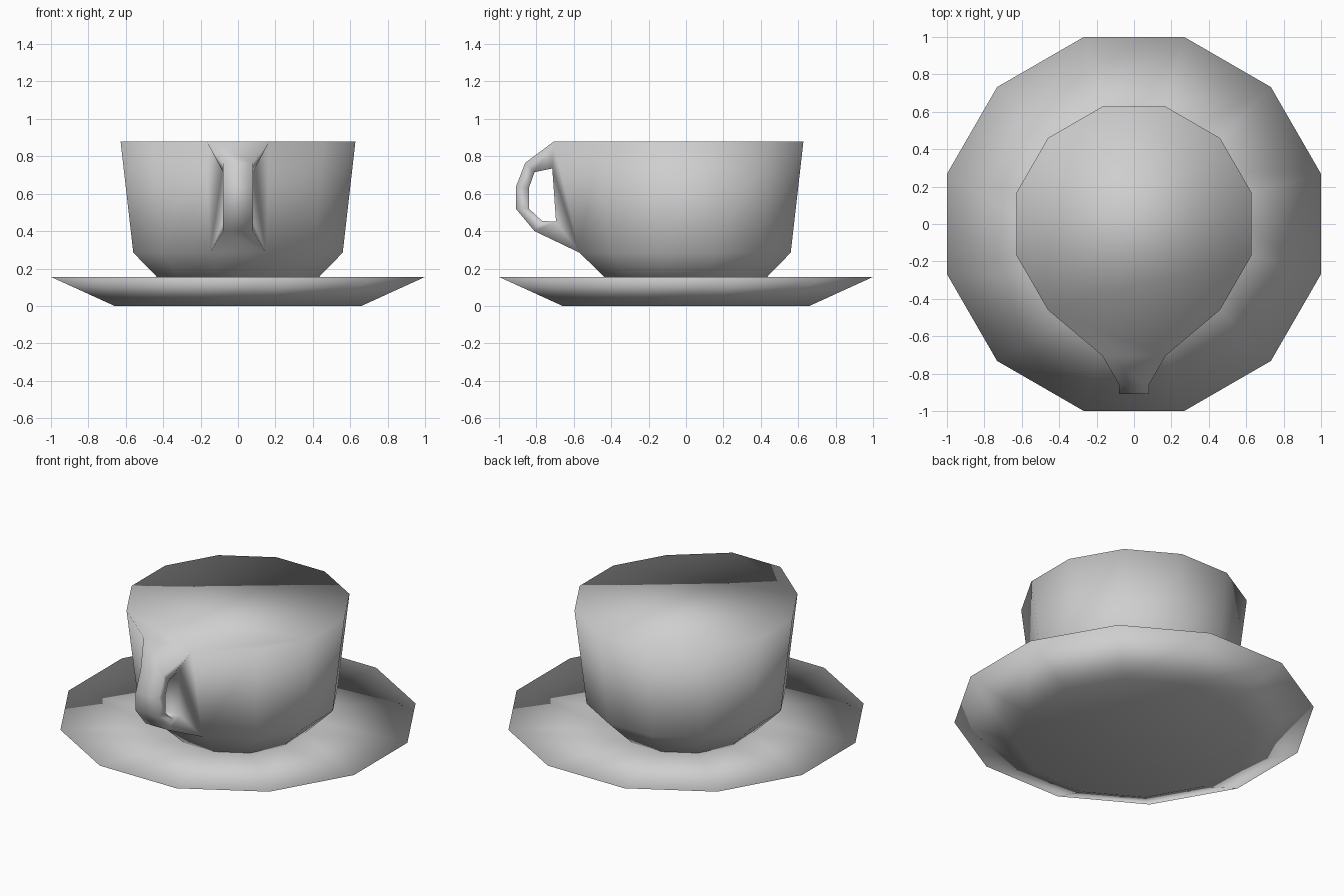
import bpy, bmesh, math

cube = bpy.data.objects.get("Cube")
if cube:
    bpy.data.objects.remove(cube, do_unlink=True)

SIDES = 12

grey = bpy.data.materials.new("plain_grey")
grey.use_nodes = True
grey.diffuse_color = (0.62, 0.62, 0.62, 1)
grey.node_tree.nodes["Principled BSDF"].inputs["Base Color"].default_value = grey.diffuse_color


def add_ring(bm, apothem, z):
    """Twelve-sided ring; corners 0 and 1 are the front pair."""
    radius = apothem / math.cos(math.pi / SIDES)
    ring = []
    for i in range(SIDES):
        a = -math.pi / 2 + (i - 0.5) * 2 * math.pi / SIDES
        ring.append(bm.verts.new((radius * math.cos(a), radius * math.sin(a), z)))
    return ring


def bridge(bm, low, high, skip_front=False):
    for i in range(1 if skip_front else 0, SIDES):
        j = (i + 1) % SIDES
        bm.faces.new((low[i], low[j], high[j], high[i]))


def finish(bm, name):
    bmesh.ops.recalc_face_normals(bm, faces=bm.faces)
    for face in bm.faces:
        face.smooth = True
    mesh = bpy.data.meshes.new(name)
    bm.to_mesh(mesh)
    bm.free()
    mesh.materials.append(grey)
    obj = bpy.data.objects.new(name, mesh)
    bpy.context.collection.objects.link(obj)
    return obj


# Saucer: flat foot, flared underside, shallow top
bm = bmesh.new()
foot, rim, well = [add_ring(bm, r, z) for r, z in ((0.66, 0), (1, 0.155), (0.39, 0.11))]
bridge(bm, foot, rim)
bridge(bm, rim, well)
bm.faces.new(foot)
bm.faces.new(well)
finish(bm, "saucer")

# Cup body, with the front panel left open for the handle
bm = bmesh.new()
base, belly, lip = [add_ring(bm, r, z) for r, z in ((0.385, 0.105), (0.56, 0.285), (0.628, 0.88))]
bridge(bm, base, belly)
bridge(bm, belly, lip, skip_front=True)
for v in lip[:2]:
    v.co.y = -0.705
for v in belly[:2]:
    v.co.y = -0.57
bm.faces.new(base)
bm.faces.new(lip)

# Handle grown out of the open panel: outer and inner loops on each side
outer_path = [(-0.86, 0.765), (-0.91, 0.635), (-0.91, 0.52), (-0.81, 0.40)]
inner_path = [(-0.715, 0.735), (-0.81, 0.715), (-0.84, 0.63),
              (-0.84, 0.52), (-0.77, 0.455), (-0.695, 0.45)]
outer, inner = [], []
for side, x in enumerate((-0.08, 0.08)):
    middle = [bm.verts.new((x, y, z)) for y, z in outer_path]
    outer.append([lip[side]] + middle + [belly[side]])
    inner.append([bm.verts.new((x, y, z)) for y, z in inner_path])
count = len(inner_path)
for i in range(count):
    j = (i + 1) % count
    if j:
        bm.faces.new((outer[0][i], outer[0][j], outer[1][j], outer[1][i]))
    bm.faces.new((inner[0][i], inner[0][j], inner[1][j], inner[1][i]))
    for o, n in zip(outer, inner):
        bm.faces.new((o[i], o[j], n[j], n[i]))
finish(bm, "cup_with_handle")
